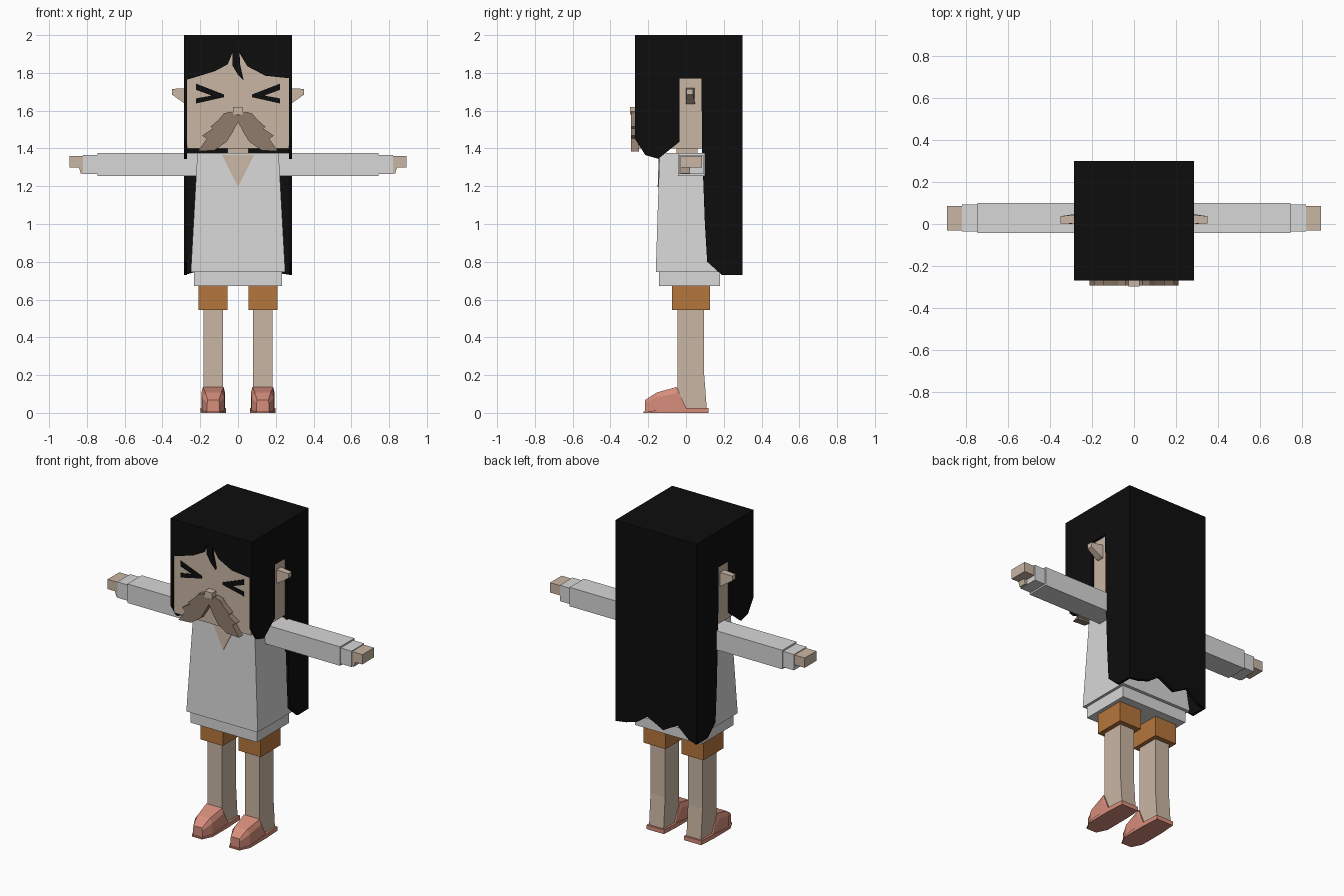
import bpy
import bmesh

cube = bpy.data.objects.get("Cube")
if cube:
    bpy.data.objects.remove(cube, do_unlink=True)


def material(name, rgb):
    m = bpy.data.materials.new(name)
    m.use_nodes = True
    m.diffuse_color = (*rgb, 1)
    m.node_tree.nodes["Principled BSDF"].inputs["Base Color"].default_value = (*rgb, 1)
    return m


SKIN = material("skin", (0.59, 0.47, 0.37))
BLACK = material("hair_black", (0.004, 0.004, 0.004))
WHITE = material("shirt_white", (0.68, 0.68, 0.68))
ORANGE = material("shorts_orange", (0.46, 0.18, 0.045))
PINK = material("shoe_pink", (0.68, 0.27, 0.2))
BROWN = material("moustache_brown", (0.28, 0.2, 0.15))


def loft(name, rings, mat):
    """Skin a list of equal-length rings and cap both ends."""
    bm = bmesh.new()
    loops = [[bm.verts.new(p) for p in ring] for ring in rings]
    n = len(loops[0])
    for a, b in zip(loops, loops[1:]):
        for i in range(n):
            j = (i + 1) % n
            bm.faces.new((a[i], a[j], b[j], b[i]))
    bm.faces.new(loops[0])
    bm.faces.new(loops[-1])
    bmesh.ops.recalc_face_normals(bm, faces=bm.faces)
    me = bpy.data.meshes.new(name)
    bm.to_mesh(me)
    bm.free()
    me.materials.append(mat)
    ob = bpy.data.objects.new(name, me)
    bpy.context.collection.objects.link(ob)
    return ob


def prism(name, points, axis, lo, hi, mat):
    """Extrude a flat outline along x (outline in yz) or y (outline in xz)."""
    def place(p, d):
        return (d, p[0], p[1]) if axis == "x" else (p[0], d, p[1])
    return loft(name, [[place(p, d) for p in points] for d in (lo, hi)], mat)


def rect(x0, x1, y0, y1, z):
    return [(x0, y0, z), (x1, y0, z), (x1, y1, z), (x0, y1, z)]


def box(name, x0, x1, y0, y1, z0, z1, mat):
    return loft(name, [rect(x0, x1, y0, y1, z) for z in (z0, z1)], mat)


# Head and neck
box("head", -0.27, 0.27, -0.255, 0.285, 1.4, 1.985, SKIN)
box("neck", -0.055, 0.055, -0.05, 0.06, 1.34, 1.41, SKIN)
box("nose", -0.026, 0.026, -0.297, -0.25, 1.58, 1.62, SKIN)

# Moustache, mirrored outline
half = [(0.04, 1.595), (0.075, 1.585), (0.1, 1.555), (0.145, 1.515), (0.135, 1.505),
        (0.19, 1.468), (0.165, 1.452), (0.212, 1.385), (0.125, 1.39), (0.06, 1.435), (0.032, 1.48)]
prism("moustache", [(0, 1.575)] + half + [(0, 1.54)] + [(-x, z) for x, z in reversed(half)],
      "y", -0.292, -0.25, BROWN)

# Hair: crown, fringe, side curtains and long scalloped back
box("hair_crown", -0.285, 0.285, -0.27, 0.3, 1.98, 2, BLACK)
prism("hair_fringe", [(-0.285, 2), (-0.285, 1.76), (-0.2, 1.785), (-0.12, 1.81), (-0.055, 1.845),
                      (-0.03, 1.905), (-0.03, 1.84), (0.0, 1.79), (0.03, 1.76), (0.012, 1.84),
                      (0.008, 1.905), (0.05, 1.835), (0.145, 1.785), (0.285, 1.77), (0.285, 2)],
      "y", -0.27, -0.25, BLACK)
prism("hair_back", [(-0.285, 2), (0.285, 2), (0.285, 0.73), (0.21, 0.74), (0.13, 0.765), (0.06, 0.815),
                    (-0.05, 0.76), (-0.15, 0.815), (-0.23, 0.745), (-0.285, 0.73)],
      "y", 0.28, 0.3, BLACK)
CURTAIN = [(-0.27, 2), (-0.27, 1.45), (-0.215, 1.365), (-0.147, 1.345), (-0.035, 1.435), (-0.035, 1.77),
           (0.082, 1.77), (0.085, 1.4), (0.1, 1.0), (0.112, 0.8), (0.19, 0.73), (0.3, 0.73), (0.3, 2)]

# Shirt, hem and open collar
loft("shirt", [rect(-0.25, 0.25, -0.16, 0.2, 0.745), rect(-0.215, 0.215, -0.14, 0.12, 1.375)], WHITE)
box("shirt_hem", -0.233, 0.233, -0.143, 0.18, 0.672, 0.75, WHITE)
loft("collar_opening", [[(-0.085, y - 0.141, 1.365), (0.085, y - 0.141, 1.365), (0, y - 0.147, 1.195)]
                        for y in (-0.003, 0.004)], SKIN)

EYE = [(0.222, 1.743), (0.075, 1.686), (0.075, 1.671), (0.222, 1.638),
       (0.222, 1.665), (0.14, 1.68), (0.222, 1.71)]
LEG = [(-0.045, 0.56), (0.095, 0.56), (0.095, 0.22), (0.11, 0.02), (0, 0.02), (-0.045, 0.13)]


def shoe_ring(x, y, half_low, half_top, low, top):
    """One cross-section of the shoe with chamfered upper corners."""
    shoulder = low + (top - low) * 0.75
    right = [(half_low, low), (half_low, shoulder), (half_top, top)]
    pts = right + [(-a, z) for a, z in reversed(right)]
    return [(x + a, y, z) for a, z in pts]


# Paired parts
for side, s in (("left", 1), ("right", -1)):
    def pair(a, b):
        return sorted((s * a, s * b))

    prism(side + "_eye", [(s * x, z) for x, z in EYE], "y", -0.26, -0.253, BLACK)
    prism(side + "_hair_curtain", CURTAIN, "x", *pair(0.27, 0.285), BLACK)
    loft(side + "_ear", [[(s * 0.26, y, 1.72), (s * 0.35, y2, 1.715), (s * 0.35, y2, 1.685),
                          (s * 0.285, y, 1.64), (s * 0.26, y, 1.63)]
                         for y, y2 in ((0, 0.003), (0.047, 0.037))], SKIN)

    # Arm
    box(side + "_sleeve", *pair(0.18, 0.745), -0.043, 0.1, 1.255, 1.375, WHITE)
    box(side + "_cuff", *pair(0.74, 0.82), -0.036, 0.092, 1.265, 1.365, WHITE)
    box(side + "_hand", *pair(0.81, 0.892), -0.03, 0.086, 1.298, 1.36, SKIN)
    prism(side + "_thumb", [(s * 0.81, 1.3), (s * 0.842, 1.3), (s * 0.832, 1.267), (s * 0.81, 1.267)],
          "y", -0.03, 0.02, SKIN)

    # Leg
    box(side + "_shorts_leg", *pair(0.055, 0.21), -0.073, 0.126, 0.545, 0.7, ORANGE)
    prism(side + "_leg", LEG, "x", *pair(0.08, 0.182), SKIN)

    # Shoe
    c = s * 0.131
    loft(side + "_shoe_upper", [shoe_ring(c, -0.216, 0.032, 0.03, 0.004, 0.068),
                                shoe_ring(c, -0.155, 0.06, 0.042, 0.004, 0.108),
                                shoe_ring(c, -0.05, 0.063, 0.055, 0.004, 0.137),
                                shoe_ring(c, 0.0, 0.063, 0.063, 0.004, 0.028)], PINK)
    loft(side + "_shoe_sole", [[(c - w, y, 0), (c + w, y, 0), (c + w, y, z), (c - w, y, z)]
                               for y, w, z in ((-0.225, 0.035, 0.008), (-0.16, 0.067, 0.012),
                                               (0, 0.067, 0.027), (0.12, 0.06, 0.027))], PINK)
